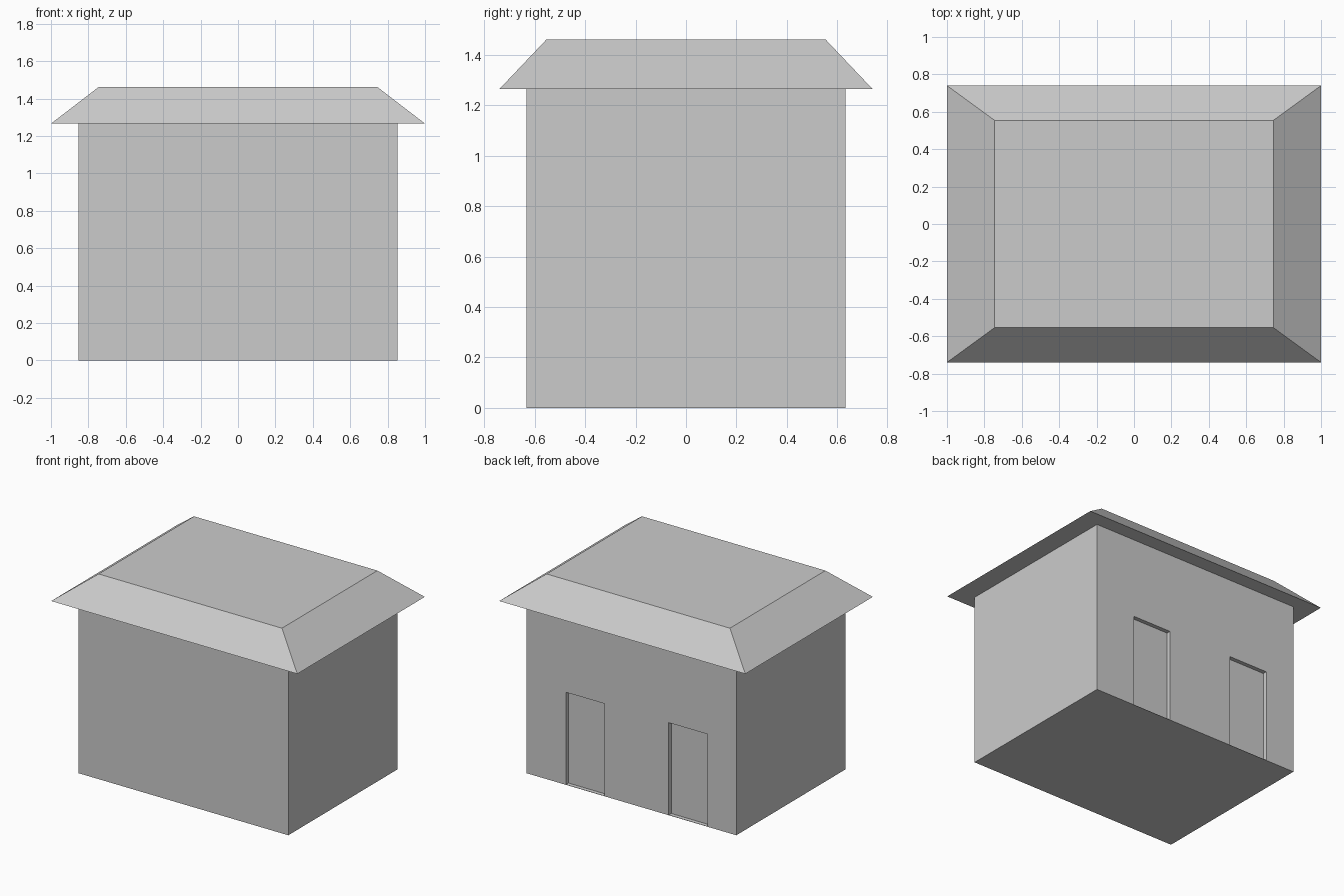
import bpy, bmesh

if "Cube" in bpy.data.objects:
    bpy.data.objects.remove(bpy.data.objects["Cube"])


def tapered_box(name, bottom, top, z0, z1, centre=(0, 0)):
    """Box whose bottom and top rectangles (half sizes) may differ."""
    bm = bmesh.new()
    bmesh.ops.create_cube(bm, size=2)
    for v in bm.verts:
        hx, hy = top if v.co.z > 0 else bottom
        v.co = (centre[0] + v.co.x * hx, centre[1] + v.co.y * hy,
                z1 if v.co.z > 0 else z0)
    mesh = bpy.data.meshes.new(name)
    bm.to_mesh(mesh)
    bm.free()
    obj = bpy.data.objects.new(name, mesh)
    bpy.context.collection.objects.link(obj)
    return obj


HALF_X, HALF_Y, WALL_H = 0.852, 0.633, 1.266
DOOR_HALF_W, DOOR_H, DOOR_DEPTH = 0.157, 0.68, 0.03

# Walls
walls = tapered_box("walls", (HALF_X, HALF_Y), (HALF_X, HALF_Y), 0, WALL_H)

# Hipped roof with flat top and overhanging eaves
tapered_box("roof", (1.0, 0.74), (0.745, 0.554), WALL_H, 1.462)

# Two shallow door recesses in the back wall, above a thin floor
for i, x in enumerate((0.375, -0.46)):
    half = (DOOR_HALF_W, DOOR_DEPTH)
    cutter = tapered_box(f"door_cutter_{i + 1}", half, half, 0.002, DOOR_H, (x, HALF_Y))
    cutter.hide_render = True
    cutter.display_type = 'WIRE'
    mod = walls.modifiers.new(f"door_recess_{i + 1}", 'BOOLEAN')
    mod.operation = 'DIFFERENCE'
    mod.solver = 'EXACT'
    mod.object = cutter
